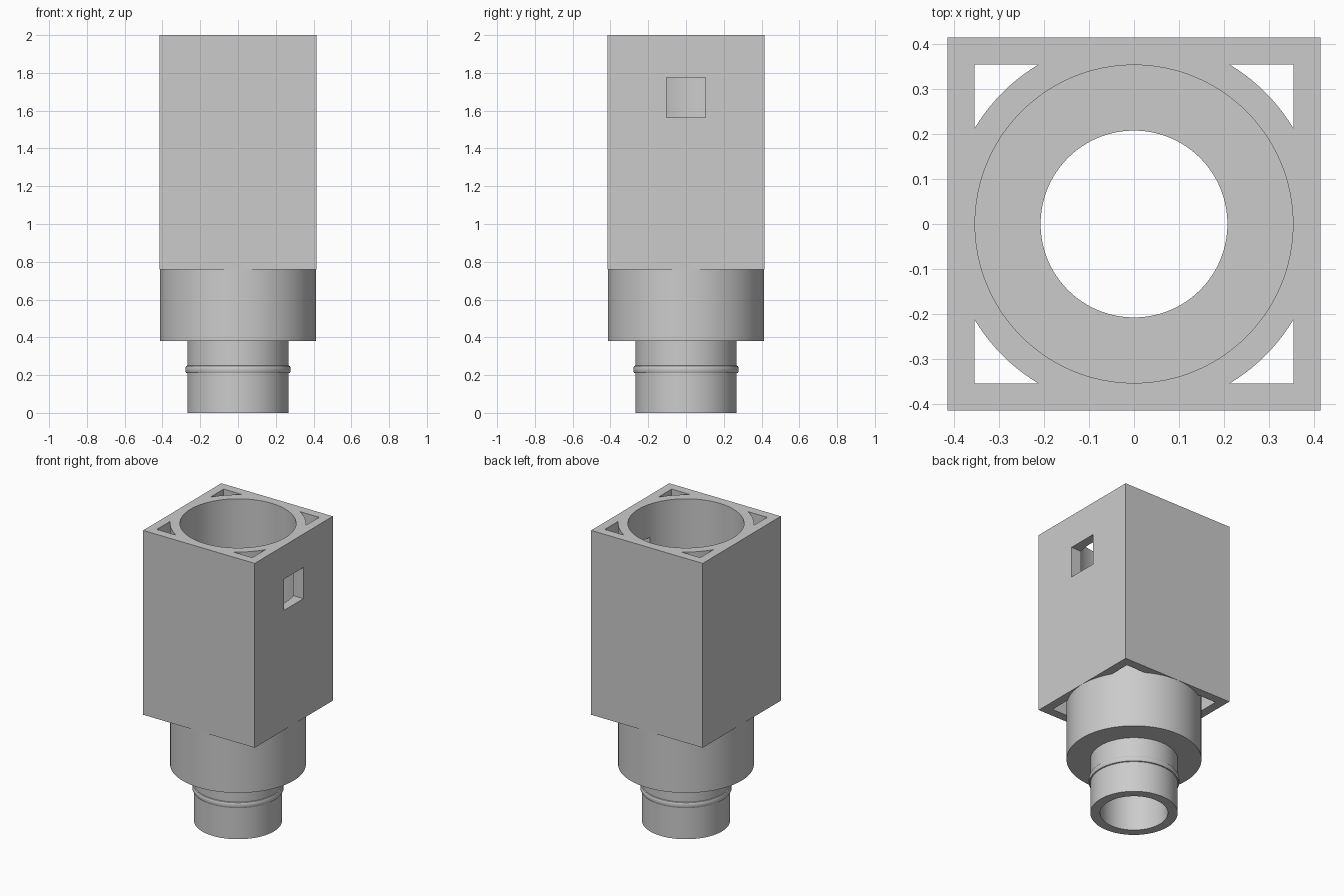
import bpy, bmesh, math

if "Cube" in bpy.data.objects:
    bpy.data.objects.remove(bpy.data.objects["Cube"])

HALF = 0.415          # half width of the square sleeve
INNER = 0.355         # half width of its inside
BASE_Z, TOP_Z = 0.76, 2.0


def lathe(name, profile, sides, turn=0.0):
    """Revolve a closed (radius, z) profile around the z axis."""
    bm = bmesh.new()
    rings = []
    for i in range(sides):
        a = turn + 2 * math.pi * i / sides
        rings.append([bm.verts.new((r * math.cos(a), r * math.sin(a), z))
                      for r, z in profile])
    n = len(profile)
    for i in range(sides):
        a, b = rings[i], rings[(i + 1) % sides]
        for j in range(n):
            k = (j + 1) % n
            bm.faces.new((a[j], b[j], b[k], a[k]))
    bmesh.ops.recalc_face_normals(bm, faces=bm.faces)
    mesh = bpy.data.meshes.new(name)
    bm.to_mesh(mesh)
    bm.free()
    obj = bpy.data.objects.new(name, mesh)
    bpy.context.collection.objects.link(obj)
    return obj


def combine(target, other, operation):
    """Apply a boolean and remove the helper object."""
    mod = target.modifiers.new(operation.lower(), 'BOOLEAN')
    mod.operation = operation
    mod.solver = 'EXACT'
    mod.object = other
    bpy.ops.object.select_all(action='DESELECT')
    bpy.context.view_layer.objects.active = target
    target.select_set(True)
    bpy.ops.object.modifier_apply(modifier=mod.name)
    bpy.data.objects.remove(other, do_unlink=True)


# Round tube: stepped neck with a retaining bead, wide upper bore
body = lathe("tube_housing", [
    (0.208, 0.0), (0.268, 0.0), (0.268, 0.21),
    (0.274, 0.212), (0.278, 0.22), (0.278, 0.24), (0.274, 0.248),
    (0.268, 0.25), (0.268, 0.38),
    (0.414, 0.38), (0.414, TOP_Z), (0.354, TOP_Z),
    (0.354, 0.44), (0.208, 0.44)], 128)

# Square sleeve around the tube, leaving four open corner shafts
s = math.sqrt(2)
sleeve = lathe("square_sleeve", [
    (INNER * s, BASE_Z), (HALF * s, BASE_Z),
    (HALF * s, TOP_Z), (INNER * s, TOP_Z)], 4, math.pi / 4)
combine(body, sleeve, 'UNION')

# Square window through the right wall
bpy.ops.mesh.primitive_cube_add(size=1, location=(0.4, 0, 1.67))
window = bpy.context.object
window.name = "window_cutter"
window.scale = (0.3, 0.206, 0.21)
window.hide_render = True
bpy.context.view_layer.update()
combine(body, window, 'DIFFERENCE')

bpy.ops.object.shade_smooth_by_angle(angle=math.radians(30))
